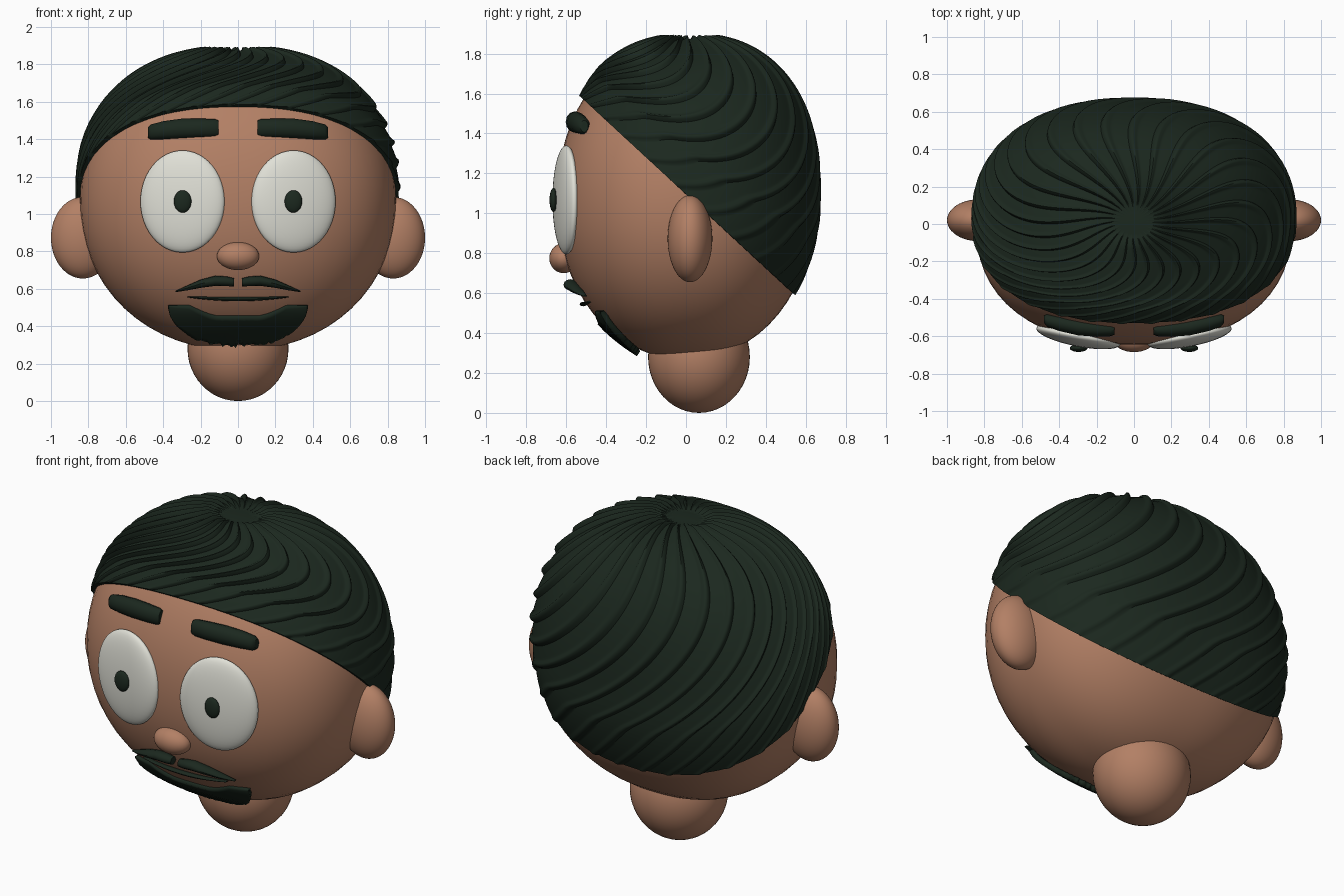
import bpy, bmesh, math, random
from mathutils import Vector, Matrix

if "Cube" in bpy.data.objects:
    bpy.data.objects.remove(bpy.data.objects["Cube"])

random.seed(4)


def material(name, rgb):
    m = bpy.data.materials.new(name)
    m.diffuse_color = (*rgb, 1)
    m.use_nodes = True
    m.node_tree.nodes["Principled BSDF"].inputs["Base Color"].default_value = m.diffuse_color
    return m


SKIN = material("skin", (0.45, 0.215, 0.13))
HAIR = material("dark green hair", (0.0112, 0.0212, 0.0135))
WHITE = material("eye white", (0.75, 0.75, 0.68))


def finish(bm, name, mat, angle=40):
    bmesh.ops.recalc_face_normals(bm, faces=bm.faces)
    me = bpy.data.meshes.new(name)
    bm.to_mesh(me)
    bm.free()
    me.materials.append(mat)
    ob = bpy.data.objects.new(name, me)
    bpy.context.collection.objects.link(ob)
    bpy.ops.object.select_all(action='DESELECT')
    bpy.context.view_layer.objects.active = ob
    ob.select_set(True)
    bpy.ops.object.shade_smooth_by_angle(angle=math.radians(angle))
    return ob


def puff(d, flat=2.3, tall=2.1):
    """Push a unit direction out to a slightly boxy rounded form."""
    r = (abs(d.x) ** flat + abs(d.y) ** flat) ** (1 / flat)
    return d / (r ** tall + abs(d.z) ** tall) ** (1 / tall)


def ellipsoid(name, mat, centre, radii, turn=0, seg=48, boxy=False):
    bm = bmesh.new()
    bmesh.ops.create_uvsphere(bm, u_segments=seg, v_segments=seg // 2, radius=1)
    if boxy:
        for v in bm.verts:
            v.co = puff(v.co)
    bm.transform(Matrix.Translation(centre) @ Matrix.Rotation(turn, 4, 'Z')
                 @ Matrix.Diagonal((*radii, 1)))
    return finish(bm, name, mat)


def loft(name, mat, stations, side=1, n=12):
    """Elliptical sections (x, y, z, depth radius, height radius) strung along x."""
    bm = bmesh.new()
    rings = []
    for x, y, z, ry, rz in stations:
        rings.append([bm.verts.new((side * x, y + ry * math.cos(a), z + rz * math.sin(a)))
                      for a in (2 * math.pi * i / n for i in range(n))])
    for a, b in zip(rings, rings[1:]):
        for i in range(n):
            j = (i + 1) % n
            bm.faces.new((a[i], a[j], b[j], b[i]))
    bm.faces.new(rings[0])
    bm.faces.new(rings[-1])
    return finish(bm, name, mat)


# Head, neck and nose
ellipsoid("head", SKIN, (0, 0, 1.07), (0.845, 0.645, 0.80), seg=64, boxy=True)
ellipsoid("neck", SKIN, (0, 0.065, 0.28), (0.27, 0.255, 0.28))
ellipsoid("nose", SKIN, (0, -0.613, 0.775), (0.113, 0.072, 0.075), seg=32)

# Paired features
for s, label in ((-1, "left"), (1, "right")):
    ellipsoid(label + "_ear", SKIN, (s * 0.83, 0.02, 0.873), (0.17, 0.112, 0.218))
    ellipsoid(label + "_eye", WHITE, (s * 0.297, -0.60, 1.067), (0.229, 0.055, 0.273),
              turn=s * math.radians(11))
    ellipsoid(label + "_pupil", HAIR, (s * 0.296, -0.664, 1.067), (0.047, 0.02, 0.06), seg=24)
    loft(label + "_eyebrow", HAIR, [
        (0.105, -0.567, 1.457, 0.025, 0.043), (0.125, -0.565, 1.458, 0.035, 0.05),
        (0.20, -0.56, 1.458, 0.043, 0.052), (0.30, -0.55, 1.456, 0.045, 0.054),
        (0.40, -0.53, 1.447, 0.042, 0.049), (0.465, -0.515, 1.438, 0.034, 0.041),
        (0.48, -0.51, 1.436, 0.02, 0.03)], s)
    loft(label + "_moustache", HAIR, [
        (0.022, -0.575, 0.635, 0.025, 0.022), (0.06, -0.58, 0.64, 0.033, 0.026),
        (0.12, -0.578, 0.643, 0.036, 0.027), (0.20, -0.562, 0.627, 0.032, 0.022),
        (0.27, -0.535, 0.605, 0.024, 0.013), (0.335, -0.505, 0.585, 0.01, 0.003)], s)

# Mouth line
loft("mouth", HAIR, [(0.27 * t, -0.515 + 0.03 * t * t, 0.545 + 0.012 * t * t, 0.018,
                      0.003 + 0.008 * (1 - t * t)) for t in (i / 6 for i in range(-6, 7))])


# Goatee: a curved curtain with a scooped top edge and a ragged lower edge
def goatee():
    bm = bmesh.new()
    cols, rows = 64, 8
    grid = []
    for i in range(cols + 1):
        x = -0.375 + 0.75 * i / cols
        u = abs(x) / 0.375
        scoop = min(1, max(0, (abs(x) - 0.11) / 0.15))
        top = 0.445 + 0.065 * scoop ** 1.5
        low = 0.50 - 0.205 * (1 - u ** 2.6) ** 0.6 + random.uniform(-0.014, 0.014) * (1 - u)
        ridge = (0.006 if i % 2 else -0.004) * (1 - u)
        col = []
        for j in range(rows + 1):
            z = top + (low - top) * j / rows
            k = max(0, (0.51 - z) / 0.22)
            col.append(bm.verts.new((x, -0.48 + 0.23 * k ** 1.5 + 0.05 * u * u
                                     - ridge * j / rows, z)))
        grid.append(col)
    for a, b in zip(grid, grid[1:]):
        for j in range(rows):
            bm.faces.new((a[j], b[j], b[j + 1], a[j + 1]))
    ob = finish(bm, "goatee", HAIR)
    mod = ob.modifiers.new("thickness", 'SOLIDIFY')
    mod.thickness = 0.03
    # normals are aimed so that thickness grows towards the face
    front = sum(p.normal.y for p in ob.data.polygons) < 0
    mod.offset = -1 if front else 1


goatee()


# Hair cap: swirled locks from the crown to a slanted hairline
def hair():
    centre = Vector((0, 0.0, 1.07))
    radii = Vector((0.858, 0.652, 0.81))
    locks, per_lock, rows, swirl = 28, 12, 44, 0.95
    count = locks * per_lock

    def point(theta, phi, grow=0.0):
        d = Vector((math.sin(theta) * math.cos(phi), math.sin(theta) * math.sin(phi),
                    math.cos(theta)))
        q = puff(d, 2.25, 2.3 if d.z > 0 else 2.1)
        p = centre + Vector((q.x * radii.x, q.y * radii.y, q.z * radii.z))
        return p + d * grow + Vector((0, 0.02 * max(0, d.z), 0))

    def edge(phi):
        lo, hi = 0.1, 2.9
        for _ in range(30):
            mid = (lo + hi) / 2
            p = point(mid, phi)
            if p.z > 1.095 - 0.925 * p.y:
                lo = mid
            else:
                hi = mid
        return lo

    def lock_height(f):
        # broad gentle rise across each lock, ending in a narrow rounded lip
        if f < 0.66:
            return 0.35 * f / 0.66
        g = (f - 0.66) / 0.34
        return 0.35 * (1 - g) + 0.65 * math.sin(math.pi * g) ** 0.8

    bm = bmesh.new()
    rings = [[] for _ in range(rows + 2)]
    for i in range(count):
        start = 2 * math.pi * i / count
        h = lock_height((i % per_lock) / per_lock)
        for j in range(rows + 1):
            t = 0.03 + 0.97 * j / rows
            # each lock leans one way near the crown, then sweeps back clockwise
            phi = start + 0.35 * math.sin(math.pi * min(1, t * 1.2)) - swirl * t ** 2.6
            theta = edge(phi) * t
            fade = min(1, max(0, (theta - 0.13) / 0.08))
            rim = 1 - 0.6 * max(0, (t - 0.75) / 0.25)
            crown = -0.008 * (1 - fade)
            rings[j].append(bm.verts.new(point(theta, phi, 0.03 * h * fade * rim + crown)))
        rings[rows + 1].append(bm.verts.new(point(theta, phi, -0.05)))
    for a, b in zip(rings, rings[1:]):
        for i in range(count):
            k = (i + 1) % count
            bm.faces.new((a[i], b[i], b[k], a[k]))
    bm.faces.new(rings[0])
    return finish(bm, "hair", HAIR, 50)


hair()
